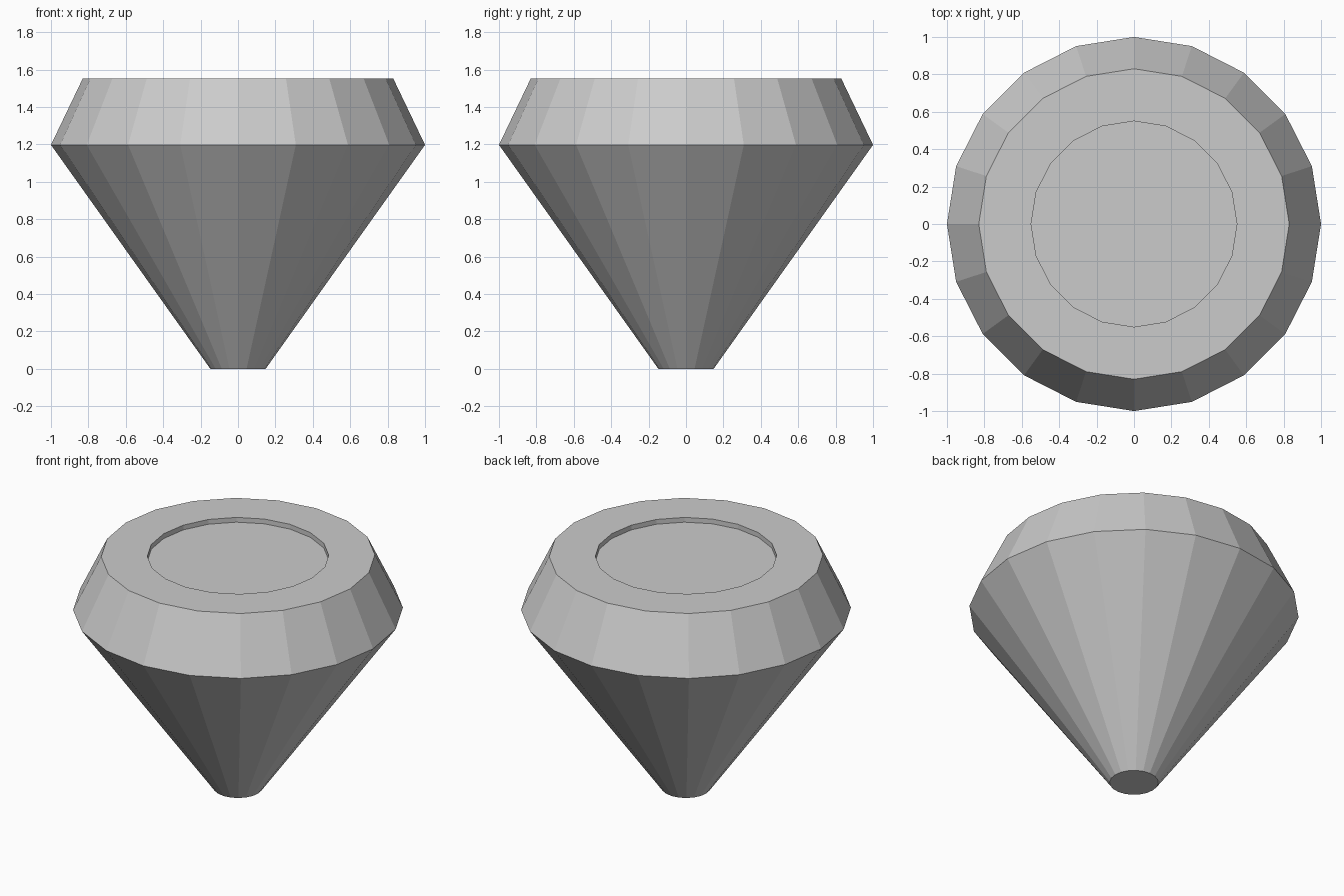
import bpy, bmesh
from math import cos, sin, tau

if "Cube" in bpy.data.objects:
    bpy.data.objects.remove(bpy.data.objects["Cube"])

SIDES = 20
# (radius, height) from the bottom tip up to the recessed table
PROFILE = [(0.148, 0.0), (1.0, 1.197), (0.83, 1.552), (0.55, 1.552), (0.55, 1.52)]

bm = bmesh.new()
rings = [[bm.verts.new((r * cos(tau * i / SIDES), r * sin(tau * i / SIDES), z))
          for i in range(SIDES)] for r, z in PROFILE]

# lower cone, crown, table rim and recess wall
for low, high in zip(rings, rings[1:]):
    for i in range(SIDES):
        j = (i + 1) % SIDES
        bm.faces.new((low[i], low[j], high[j], high[i]))

# flat tip and recess floor
bm.faces.new(rings[0][::-1])
bm.faces.new(rings[-1])

mesh = bpy.data.meshes.new("cut_gem")
bm.to_mesh(mesh)
bm.free()
gem = bpy.data.objects.new("cut_gem", mesh)
bpy.context.collection.objects.link(gem)
